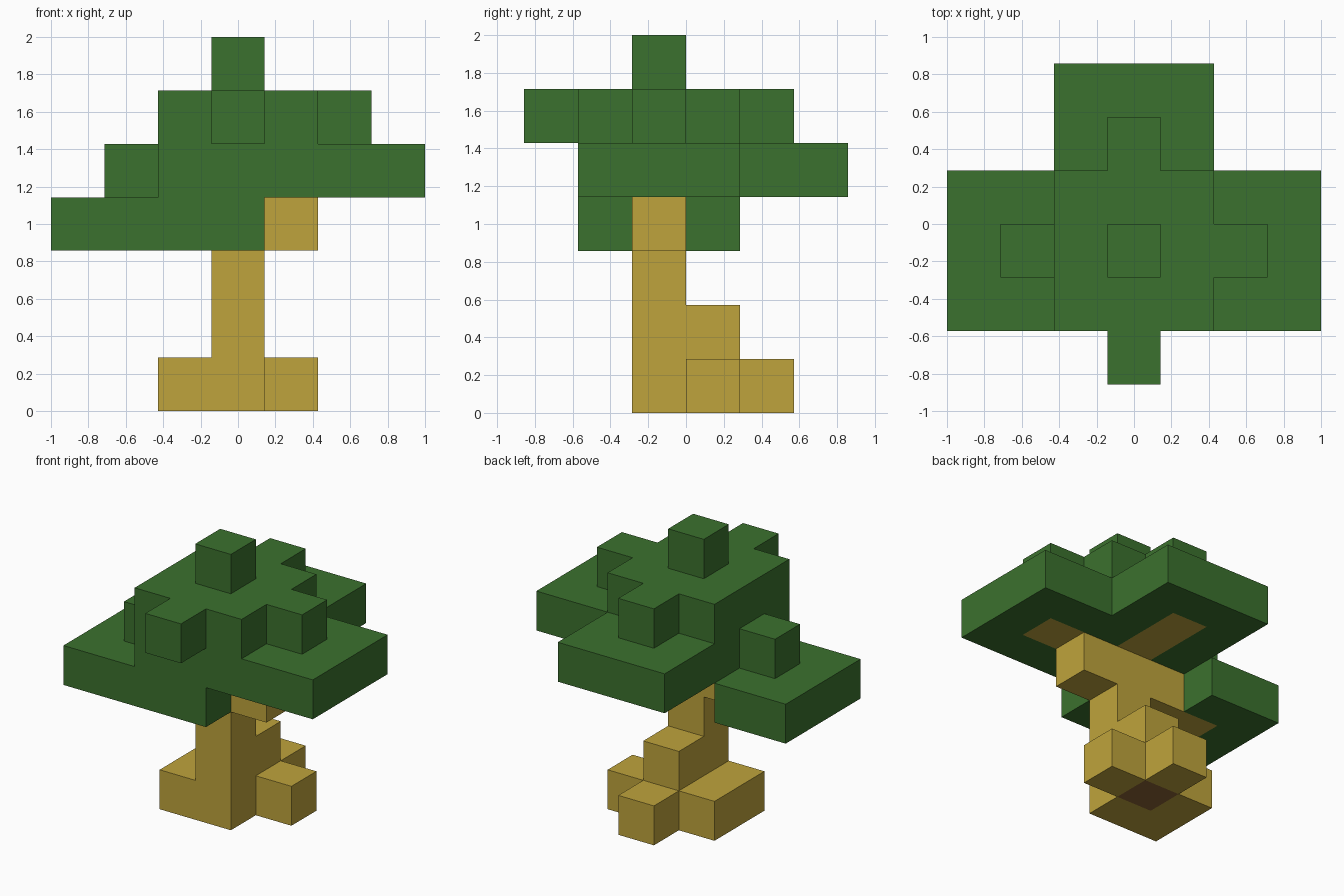
import bpy
import bmesh
from mathutils import Vector

cube = bpy.data.objects.get("Cube")
if cube:
    bpy.data.objects.remove(cube, do_unlink=True)

U = 2 / 7                       # edge length of one block
ORIGIN = Vector((-1, -3 * U, 0))


def srgb(r, g, b):
    def lin(c):
        c /= 255
        return c / 12.92 if c <= 0.04045 else ((c + 0.055) / 1.055) ** 2.4
    return (lin(r), lin(g), lin(b), 1)


def material(name, colour):
    m = bpy.data.materials.new(name)
    m.use_nodes = True
    m.diffuse_color = colour
    bsdf = next(n for n in m.node_tree.nodes if n.type == 'BSDF_PRINCIPLED')
    bsdf.inputs["Base Color"].default_value = colour
    bsdf.inputs["Roughness"].default_value = 0.9
    return m


leaf = material("leaf green", srgb(59, 113, 46))
wood = material("wood yellow", srgb(191, 164, 60))
soil = material("soil brown", srgb(138, 98, 52))

# Each part is a list of boxes: first block (x, y, z), then size in blocks.
# Later parts replace the blocks of earlier ones where they overlap.
PARTS = [
    ("low_left_leaves", leaf, [((0, 1, 3), (2, 3, 1)), ((2, 1, 3), (2, 1, 1)),
                               ((1, 2, 4), (1, 1, 1))]),
    ("middle_leaves", leaf, [((2, 1, 4), (3, 5, 1)), ((5, 1, 4), (2, 3, 1))]),
    ("upper_leaves", leaf, [((2, 1, 5), (3, 3, 1)), ((3, 0, 5), (1, 5, 1)),
                            ((5, 2, 5), (1, 1, 1))]),
    ("crown_tip", leaf, [((3, 2, 6), (1, 1, 1))]),
    ("trunk", wood, [((3, 2, 0), (1, 1, 4)), ((3, 3, 1), (1, 1, 1))]),
    ("roots", wood, [((2, 2, 0), (1, 2, 1)), ((4, 3, 0), (1, 1, 1)),
                     ((3, 4, 0), (1, 1, 1))]),
    ("branches", wood, [((1, 2, 3), (2, 1, 1)), ((4, 2, 3), (1, 1, 1)),
                        ((5, 2, 4), (1, 1, 1)), ((3, 3, 4), (1, 2, 1))]),
    ("soil_core", soil, [((3, 3, 0), (1, 1, 1))]),
]

# Fill the block grid
grid = {}
for name, mat, boxes in PARTS:
    for start, size in boxes:
        for i in range(size[0]):
            for j in range(size[1]):
                for k in range(size[2]):
                    grid[(start[0] + i, start[1] + j, start[2] + k)] = name


def build(name, mat):
    """Make the exposed faces of one part and merge the flat areas."""
    bm = bmesh.new()
    for cell, owner in grid.items():
        if owner != name:
            continue
        centre = Vector(cell) + Vector((0.5, 0.5, 0.5))
        for axis in range(3):
            for sign in (-1, 1):
                n = Vector((0, 0, 0))
                n[axis] = sign
                if tuple(int(c + d) for c, d in zip(cell, n)) in grid:
                    continue
                a = Vector((0, 0, 0))
                a[(axis + 1) % 3] = 0.5
                b = n.cross(a)
                mid = centre + n / 2
                corners = (mid - a - b, mid + a - b, mid + a + b, mid - a + b)
                bm.faces.new([bm.verts.new(ORIGIN + c * U) for c in corners])
    bmesh.ops.remove_doubles(bm, verts=bm.verts[:], dist=0.001)
    bmesh.ops.dissolve_limit(bm, angle_limit=0.01,
                             verts=bm.verts[:], edges=bm.edges[:])
    mesh = bpy.data.meshes.new(name)
    bm.to_mesh(mesh)
    bm.free()
    mesh.materials.append(mat)
    bpy.context.collection.objects.link(bpy.data.objects.new(name, mesh))


for name, mat, boxes in PARTS:
    build(name, mat)
